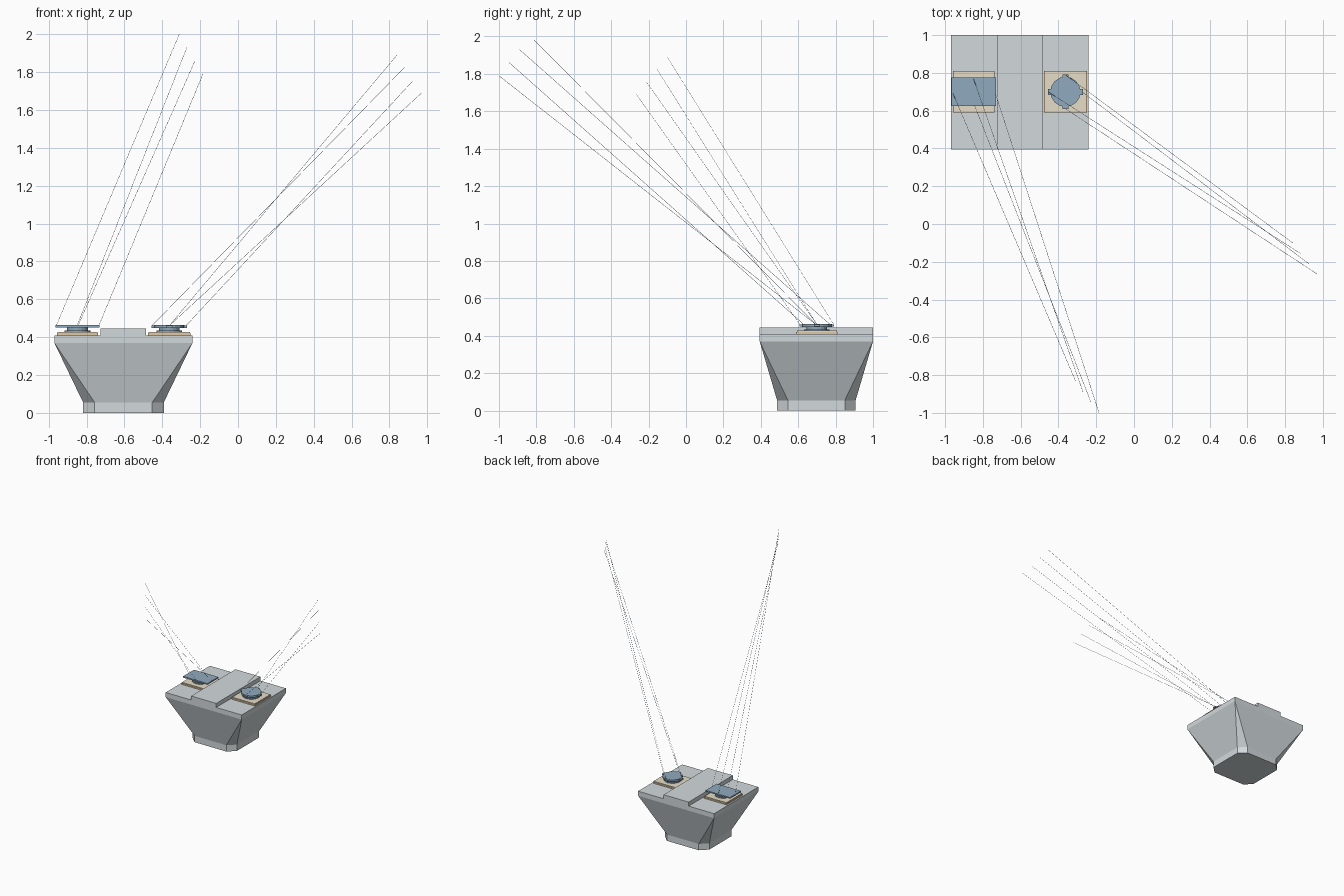
import bpy, bmesh, math
from mathutils import Vector

if "Cube" in bpy.data.objects:
    bpy.data.objects.remove(bpy.data.objects["Cube"])


def material(name, rgb):
    m = bpy.data.materials.new(name)
    m.diffuse_color = (*rgb, 1)
    m.use_nodes = True
    m.node_tree.nodes["Principled BSDF"].inputs["Base Color"].default_value = m.diffuse_color
    return m


GREY = material("light_grey", (0.65, 0.70, 0.72))
TAN = material("tan", (0.76, 0.58, 0.36))
CREAM = material("cream", (0.80, 0.73, 0.57))
BLUE = material("steel_blue", (0.28, 0.40, 0.51))


def finish(name, bm, mat):
    bmesh.ops.recalc_face_normals(bm, faces=bm.faces)
    me = bpy.data.meshes.new(name)
    bm.to_mesh(me)
    bm.free()
    me.materials.append(mat)
    ob = bpy.data.objects.new(name, me)
    bpy.context.collection.objects.link(ob)
    return ob


def add_box(bm, x0, x1, y0, y1, z0, z1):
    vs = bmesh.ops.create_cube(bm, size=1)["verts"]
    for v in vs:
        v.co = Vector(((x0 + x1) / 2 + v.co.x * (x1 - x0),
                       (y0 + y1) / 2 + v.co.y * (y1 - y0),
                       (z0 + z1) / 2 + v.co.z * (z1 - z0)))


def box(name, mat, *dims):
    bm = bmesh.new()
    add_box(bm, *dims)
    return finish(name, bm, mat)


def add_disc(bm, x, y, r0, r1, z0, z1, sides=16):
    vs = bmesh.ops.create_cone(bm, cap_ends=True, segments=sides, radius1=r0,
                               radius2=r1, depth=z1 - z0)["verts"]
    bmesh.ops.translate(bm, verts=vs, vec=(x, y, (z0 + z1) / 2))


# tapered body: octagonal foot flaring to a rectangular deck
CX, CY = -0.605, 0.697
bm = bmesh.new()


def foot_ring(z):
    a, b, c, d = 0.213, 0.152, 0.21, 0.152
    pts = [(a, -d), (a, d), (b, c), (-b, c), (-a, d), (-a, -d), (-b, -c), (b, -c)]
    return [bm.verts.new((CX + x, CY + y, z)) for x, y in pts]


def deck_ring(z):
    pts = [(1, -1), (1, 1), (-1, 1), (-1, -1)]
    return [bm.verts.new((CX + x * 0.365, CY + y * 0.303, z)) for x, y in pts]


low, mid = foot_ring(0), foot_ring(0.055)
shoulder, deck = deck_ring(0.37), deck_ring(0.41)
bm.faces.new(low)
bm.faces.new(deck)
for i in range(8):
    bm.faces.new((low[i], low[(i + 1) % 8], mid[(i + 1) % 8], mid[i]))
for i in range(4):
    j = (i + 1) % 4
    bm.faces.new((shoulder[i], shoulder[j], deck[j], deck[i]))
    bm.faces.new((mid[2 * i], mid[2 * i + 1], shoulder[j], shoulder[i]))
    bm.faces.new((mid[2 * i + 1], mid[(2 * i + 2) % 8], shoulder[j]))
finish("tapered_body", bm, GREY)

# raised strip between the two mounts
box("raised_strip", GREY, -0.725, -0.485, 0.394, 1.0, 0.405, 0.445)

# two mounts, each with a layered pad and a stepped pedestal
LX, RX, MY = -0.848, -0.363, 0.70
for side, x, hw in (("left", LX, 0.109), ("right", RX, 0.113)):
    box(side + "_pad", TAN, x - hw, x + hw, MY - 0.111, MY + 0.111, 0.408, 0.421)
    hw -= 0.004
    box(side + "_pad_top", CREAM, x - hw, x + hw, MY - 0.107, MY + 0.107, 0.419, 0.427)
    bm = bmesh.new()
    add_disc(bm, x, MY, 0.068, 0.068, 0.426, 0.434)
    add_disc(bm, x, MY, 0.055, 0.055, 0.434, 0.452)
    finish(side + "_pedestal", bm, BLUE)

box("rectangular_head", BLUE, LX - 0.117, LX + 0.117, MY - 0.075, MY + 0.075, 0.452, 0.463)

# round head with four small lugs
bm = bmesh.new()
add_disc(bm, RX, MY, 0.080, 0.080, 0.447, 0.463)
add_box(bm, RX - 0.093, RX + 0.093, MY - 0.016, MY + 0.016, 0.449, 0.461)
add_box(bm, RX - 0.016, RX + 0.016, MY - 0.092, MY + 0.092, 0.449, 0.461)
finish("round_head", bm, BLUE)

# fine lines running up from the edges of both heads
Z = 0.46
wires = {
    "left_lines": [((-0.96, 0.695, Z), (-0.31, -0.83, 2.0)),
                   ((-0.85, 0.77, Z), (-0.27, -0.89, 1.93)),
                   ((-0.845, 0.63, Z), (-0.227, -0.945, 1.86)),
                   ((-0.735, 0.695, Z), (-0.185, -1.0, 1.79))],
    "right_lines": [((RX, 0.79, Z), (0.84, -0.10, 1.89)),
                    ((-0.455, MY, Z), (0.88, -0.155, 1.825)),
                    ((-0.275, MY, Z), (0.925, -0.21, 1.755)),
                    ((RX, 0.61, Z), (0.97, -0.265, 1.69))],
}
for name, segs in wires.items():
    bm = bmesh.new()
    for a, b in segs:
        a, b = Vector(a), Vector(b)
        vs = bmesh.ops.create_cone(bm, cap_ends=True, segments=4, radius1=0.0009,
                                   radius2=0.0009, depth=(b - a).length)["verts"]
        bmesh.ops.rotate(bm, verts=vs, cent=(0, 0, 0),
                         matrix=(b - a).to_track_quat('Z', 'Y').to_matrix())
        bmesh.ops.translate(bm, verts=vs, vec=(a + b) / 2)
    finish(name, bm, BLUE)
